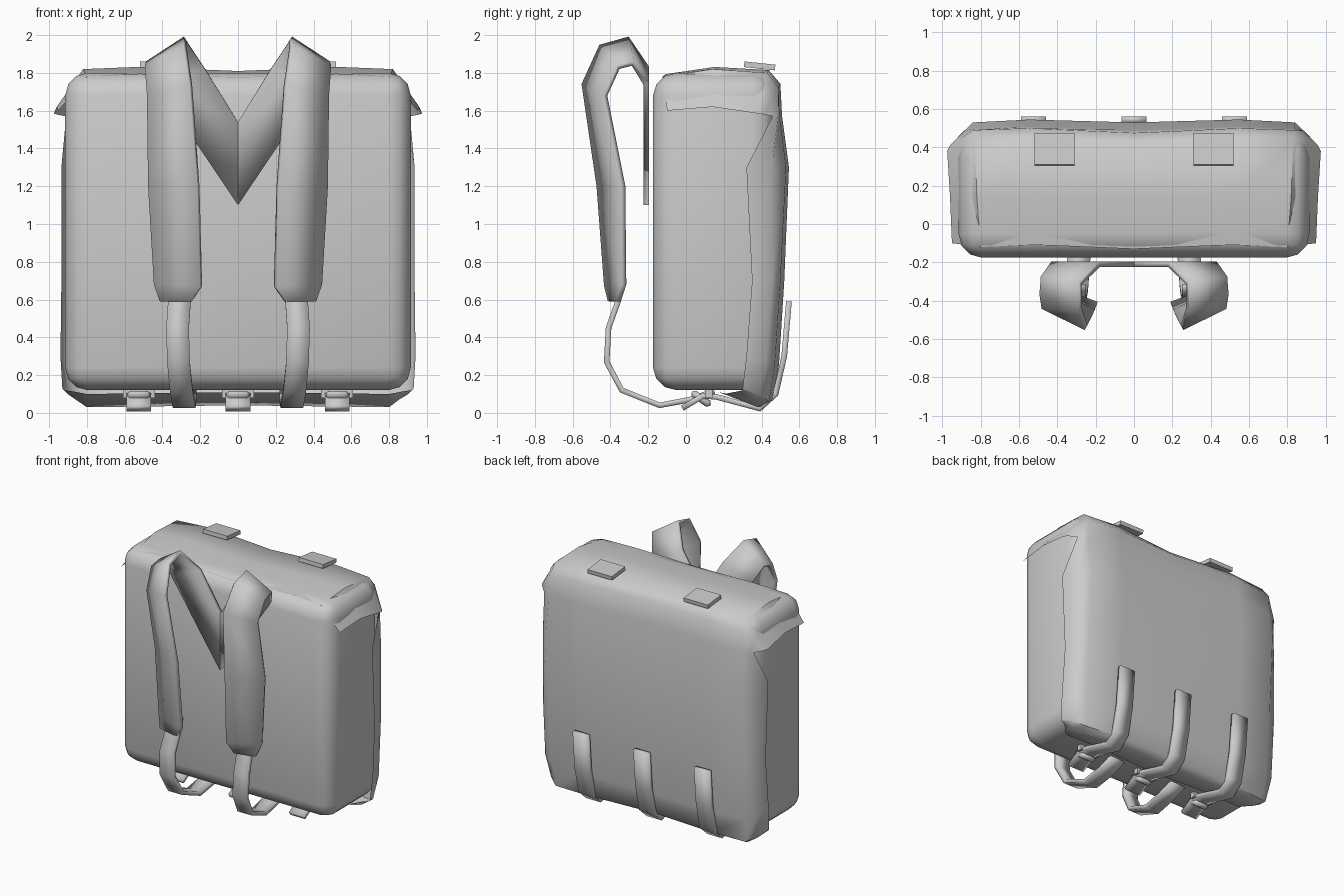
import bpy, bmesh, math
from mathutils import Vector

cube = bpy.data.objects.get("Cube")
if cube:
    bpy.data.objects.remove(cube, do_unlink=True)

grey = bpy.data.materials.new("plain_grey")
grey.use_nodes = True
GREY = (0.6, 0.6, 0.6, 1)
grey.diffuse_color = GREY
grey.node_tree.nodes["Principled BSDF"].inputs["Base Color"].default_value = GREY


def finish(name, bm, angle=35):
    bmesh.ops.recalc_face_normals(bm, faces=bm.faces)
    mesh = bpy.data.meshes.new(name)
    bm.to_mesh(mesh)
    bm.free()
    mesh.materials.append(grey)
    ob = bpy.data.objects.new(name, mesh)
    bpy.context.collection.objects.link(ob)
    bpy.ops.object.select_all(action='DESELECT')
    bpy.context.view_layer.objects.active = ob
    ob.select_set(True)
    bpy.ops.object.shade_smooth_by_angle(angle=math.radians(angle))
    return ob


def loft(rows):
    """Skin a grid of faces through rows of points."""
    bm = bmesh.new()
    grid = [[bm.verts.new(p) for p in row] for row in rows]
    for a, b in zip(grid, grid[1:]):
        for i in range(len(a) - 1):
            bm.faces.new((a[i], a[i + 1], b[i + 1], b[i]))
    return bm


def strap(name, rows, thickness=0.03):
    """Thick band through pairs of edge points."""
    ob = finish(name, loft(rows))
    mod = ob.modifiers.new("thickness", 'SOLIDIFY')
    mod.thickness = thickness
    mod.offset = 0
    return ob


def box(name, centre, size, bevel=0, segments=3, tilt=0):
    bm = bmesh.new()
    bmesh.ops.create_cube(bm, size=1)
    bmesh.ops.scale(bm, vec=size, verts=bm.verts)
    if bevel:
        bmesh.ops.bevel(bm, geom=bm.edges[:], offset=bevel, segments=segments,
                        profile=0.5, affect='EDGES')
    ob = finish(name, bm, 50 if bevel else 30)
    ob.location = centre
    ob.rotation_euler.x = tilt
    return ob


# Rounded main bag, its front narrowing a little at top and bottom
bag = box("bag_body", (0, 0.14, 0.96), (1.83, 0.66, 1.68), 0.12)
for v in bag.data.vertices:
    if v.co.y < 0:
        v.co.y += 0.02 * (abs(v.co.z) / 0.84) ** 2

# Cover sheet: (centre y, z), (shoulder x, y, z), (edge x, y, z), corner bulge
cover = [
    ((-0.13, 1.775), (0.80, -0.12, 1.78), (0.95, -0.10, 1.60), 0),
    ((0.13, 1.81), (0.82, 0.14, 1.82), (0.96, 0.14, 1.62), 0),
    ((0.41, 1.80), (0.83, 0.43, 1.80), (0.975, 0.38, 1.585), 0),
    ((0.475, 1.74), (0.84, 0.49, 1.72), (0.96, 0.41, 1.58), 0),
    ((0.49, 1.58), (0.84, 0.495, 1.57), (0.91, 0.46, 1.57), 0.01),
    ((0.53, 1.30), (0.84, 0.53, 1.30), (0.935, 0.32, 1.30), 0.03),
    ((0.515, 0.70), (0.84, 0.50, 0.70), (0.935, 0.35, 0.70), 0.03),
    ((0.49, 0.25), (0.84, 0.47, 0.25), (0.94, 0.32, 0.30), 0.03),
    ((0.45, 0.08), (0.82, 0.44, 0.06), (0.93, 0.30, 0.13), 0.02),
    ((0.38, 0.04), (0.80, 0.38, 0.03), (0.92, 0.30, 0.12), 0),
    ((0.17, 0.11), (0.80, 0.20, 0.10), (0.88, 0.28, 0.115), 0),
]
rows = []
for (cy, cz), shoulder, edge, bulge in cover:
    s, e = Vector(shoulder), Vector(edge)
    fold = s.lerp(e, 0.5) + Vector((bulge, bulge, 0))
    puff = Vector((0, 0.015, 0.015 if cz > 1.7 else 0))
    mid = Vector((0, cy, cz)).lerp(s, 0.65) + puff
    half = [mid, s, fold, e]
    rows.append([Vector((-p.x, p.y, p.z)) for p in reversed(half)]
                + [Vector((0, cy, cz))] + half)
finish("cover_flap", loft(rows), 50)

# Shoulder strap: (inner edge, outer edge)
shoulder_path = [
    ((0, -0.21, 1.54), (0, -0.21, 1.10)),
    ((0.18, -0.21, 1.83), (0.43, -0.21, 1.74)),
    ((0.28, -0.31, 1.98), (0.48, -0.28, 1.85)),
    ((0.28, -0.45, 1.94), (0.485, -0.36, 1.83)),
    ((0.25, -0.54, 1.74), (0.475, -0.43, 1.68)),
    ((0.21, -0.46, 1.20), (0.47, -0.335, 1.20)),
    ((0.195, -0.42, 0.67), (0.44, -0.33, 0.68)),
    ((0.25, -0.40, 0.59), (0.41, -0.36, 0.59)),
]
# Adjusting strap: (centre x, y, z)
lower_path = [
    (0.31, -0.33, 0.70), (0.31, -0.36, 0.59), (0.32, -0.41, 0.45),
    (0.315, -0.42, 0.27), (0.30, -0.34, 0.12), (0.285, -0.14, 0.04),
    (0.28, 0.02, 0.07), (0.28, 0.15, 0.115),
]
for side, label in ((1, "left"), (-1, "right")):
    strap(label + "_shoulder_strap",
          [[(x * side, y, z) for x, y, z in pair] for pair in shoulder_path])
    strap(label + "_adjusting_strap",
          [[((x + w) * side, y, z) for w in (-0.06, 0.06)] for x, y, z in lower_path])
    # Flat tabs on the top
    box(label + "_top_tab", (0.415 * side, 0.39, 1.837), (0.21, 0.165, 0.03),
        tilt=math.radians(-6))

# Closing straps wrapping under the bottom, with small buckles
closing_path = [(0.545, 0.59), (0.52, 0.30), (0.475, 0.10), (0.39, 0.022),
                (0.16, 0.085), (0.09, 0.09), (-0.02, 0.025)]
for x, label in ((-0.525, "right"), (0, "middle"), (0.525, "left")):
    strap(label + "_closing_strap",
          [[(x + w, y, z) for w in (-0.065, 0.065)] for y, z in closing_path])
    box(label + "_buckle", (x, 0.08, 0.075), (0.12, 0.12, 0.04), 0.015, 1,
        tilt=math.radians(-35))
    box(label + "_buckle_bar", (x, 0.12, 0.1), (0.17, 0.04, 0.04))
